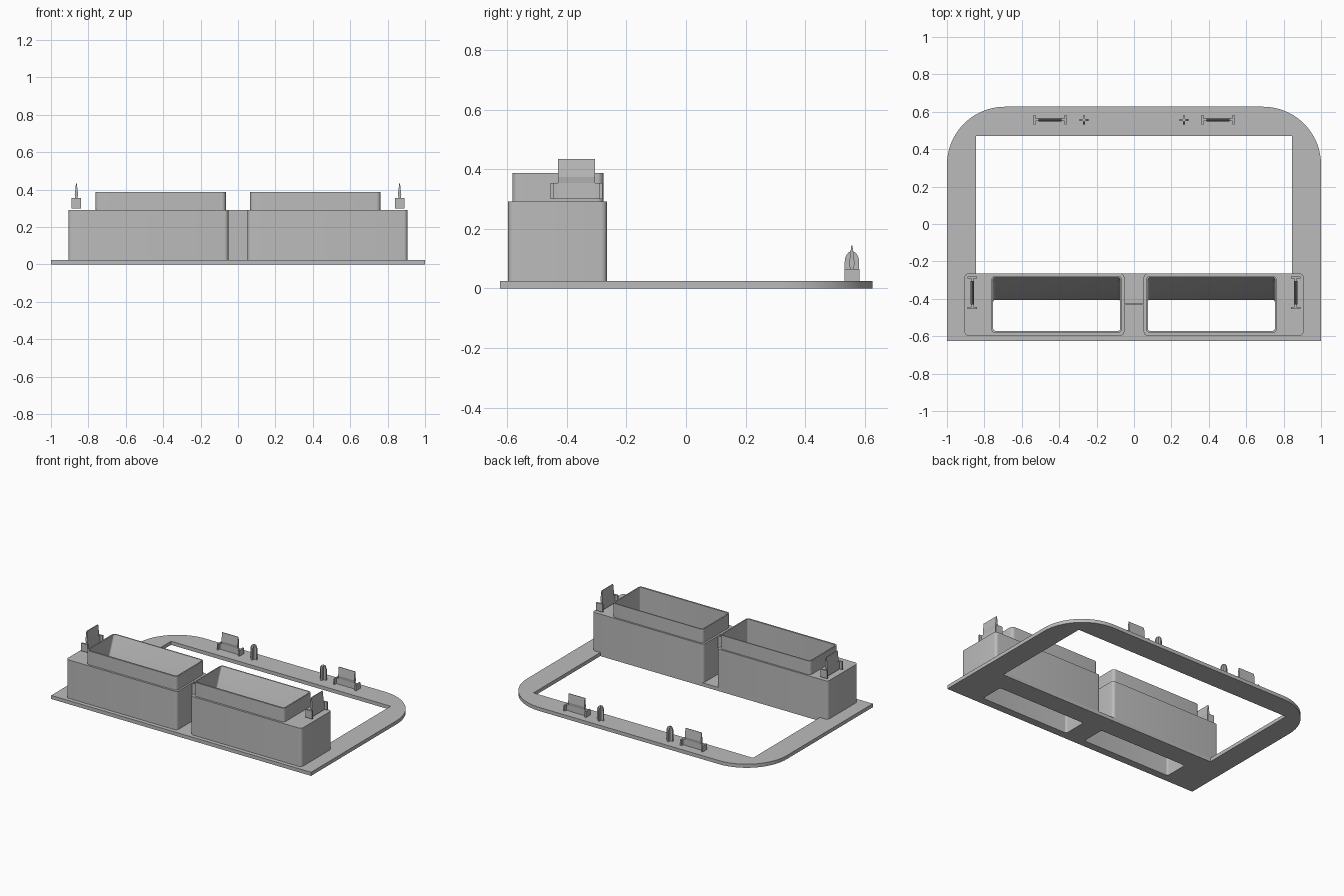
import bpy, bmesh
from math import sin, cos, pi
from mathutils import Matrix

if "Cube" in bpy.data.objects:
    bpy.data.objects.remove(bpy.data.objects["Cube"], do_unlink=True)

grey = bpy.data.materials.new("plain grey")
grey.use_nodes = True
colour = (0.5, 0.5, 0.5, 1)
grey.diffuse_color = colour
grey.node_tree.nodes["Principled BSDF"].inputs["Base Color"].default_value = colour


def rect(x0, x1, y0, y1, front_r=0.0, back_r=0.0, steps=6):
    """Counter-clockwise outline with separate front and back corner radii."""
    pts = []
    for cx, cy, sx, sy, r, start in ((x0, y0, 1, 1, front_r, pi), (x1, y0, -1, 1, front_r, 1.5 * pi),
                                     (x1, y1, -1, -1, back_r, 0), (x0, y1, 1, -1, back_r, pi / 2)):
        if r == 0:
            pts.append((cx, cy))
            continue
        for i in range(steps + 1):
            a = start + i / steps * pi / 2
            pts.append((cx + sx * r + r * cos(a), cy + sy * r + r * sin(a)))
    return pts


def loft(bm, rings):
    """Closed solid through (outline, height) rings."""
    loops = [[bm.verts.new((x, y, z)) for x, y in pts] for pts, z in rings]
    n = len(loops[0])
    for low, high in zip(loops, loops[1:]):
        for i in range(n):
            j = (i + 1) % n
            bm.faces.new((low[i], low[j], high[j], high[i]))
    bm.faces.new(loops[0][::-1])
    bm.faces.new(loops[-1])


def prism(bm, outline, z0, z1):
    loft(bm, [(outline, z0), (outline, z1)])


def finish(bm, name, smooth=True):
    bmesh.ops.recalc_face_normals(bm, faces=bm.faces)
    mesh = bpy.data.meshes.new(name)
    bm.to_mesh(mesh)
    bm.free()
    mesh.materials.append(grey)
    ob = bpy.data.objects.new(name, mesh)
    bpy.context.collection.objects.link(ob)
    if smooth:
        shade(ob)
    return ob


def activate(ob):
    bpy.ops.object.select_all(action='DESELECT')
    ob.select_set(True)
    bpy.context.view_layer.objects.active = ob


def shade(ob):
    activate(ob)
    bpy.ops.object.shade_smooth_by_angle(angle=0.5)


def solid(name, outline, z0, z1, cutters=()):
    bm = bmesh.new()
    prism(bm, outline, z0, z1)
    ob = finish(bm, name, False)
    activate(ob)
    for cutter in cutters:
        mod = ob.modifiers.new("opening", 'BOOLEAN')
        mod.operation, mod.solver, mod.object = 'DIFFERENCE', 'EXACT', cutter
        bpy.ops.object.modifier_apply(modifier=mod.name)
    shade(ob)
    return ob


def span(side, a, b):
    return sorted((side * a, side * b))


# Duct openings: the back wall curves forward towards the bottom
TOP = 0.388
ducts = {}
for side in (1, -1):
    bm = bmesh.new()
    rings = []
    for i in range(-1, 10):
        t = i / 8
        back = -0.405 + 0.12 * max(t, 0) ** 1.4
        rings.append((rect(*span(side, 0.074, 0.753), -0.571, back, 0.012, 0.012), TOP * t))
    loft(bm, rings)
    ducts[side] = finish(bm, "duct_cutter", False)

# Base frame with its large window
bm = bmesh.new()
prism(bm, rect(-0.845, 0.845, -0.265, 0.47), -0.1, 0.1)
window = finish(bm, "window_cutter", False)
solid("base_frame", rect(-1, 1, -0.625, 0.627, 0, 0.31, 20), 0, 0.025,
      [window, ducts[1], ducts[-1]])

# Housings and raised collars
for side, word in ((1, "left"), (-1, "right")):
    solid(word + "_housing", rect(*span(side, 0.052, 0.906), -0.597, -0.265, 0.02, 0.02),
          0.025, 0.292, [ducts[side]])
    solid(word + "_collar", rect(*span(side, 0.065, 0.762), -0.583, -0.277, 0.022, 0.022),
          0.292, TOP, [ducts[side]])
for cutter in (window, *ducts.values()):
    bpy.data.objects.remove(cutter, do_unlink=True)

# Thin web joining the housings
solid("centre_web", rect(-0.053, 0.053, -0.434, -0.426), 0.025, 0.292)


def block(w, d, x=0):
    return rect(x - w, x + w, -d, d)


def clip(name, x, y, z, turned):
    """Snap clip: end flanges, low web and tapered blade."""
    bm = bmesh.new()
    for end in (-1, 1):
        prism(bm, block(0.005, 0.025, end * 0.082), 0.01, 0.065)
    prism(bm, block(0.08, 0.006), 0.01, 0.064)
    loft(bm, [(block(0.062, d), h) for d, h in
              ((0.007, 0.01), (0.006, 0.065), (0.009, 0.085), (0.002, 0.144))])
    if turned:
        bm.transform(Matrix.Rotation(pi / 2, 4, 'Z'))
    bm.transform(Matrix.Translation((x, y, z)))
    finish(bm, name, False)


def pin(name, x, y):
    """Cross-shaped locating pin with a domed top."""
    bm = bmesh.new()
    r, t = 0.024, 0.005
    arch = [(-r, 0.01), (r, 0.01)] + [(r * cos(i * pi / 12), 0.09 + 0.035 * sin(i * pi / 12))
                                      for i in range(13)]
    for angle in (0, pi / 2):
        part = bmesh.new()
        prism(part, arch, -t, t)
        part.transform(Matrix.Rotation(angle, 4, 'Z') @ Matrix.Rotation(pi / 2, 4, 'X'))
        temp = bpy.data.meshes.new("pin_bar")
        part.to_mesh(temp)
        part.free()
        bm.from_mesh(temp)
        bpy.data.meshes.remove(temp)
    bm.transform(Matrix.Translation((x, y, 0)))
    finish(bm, name)


# Clips on the housings and frame, with pins beside the rear clips
for side, word in ((1, "left"), (-1, "right")):
    clip(word + "_housing_clip", side * 0.864, -0.368, 0.29, True)
    clip(word + "_rear_clip", side * 0.449, 0.557, 0, False)
    pin(word + "_locating_pin", side * 0.267, 0.557)
